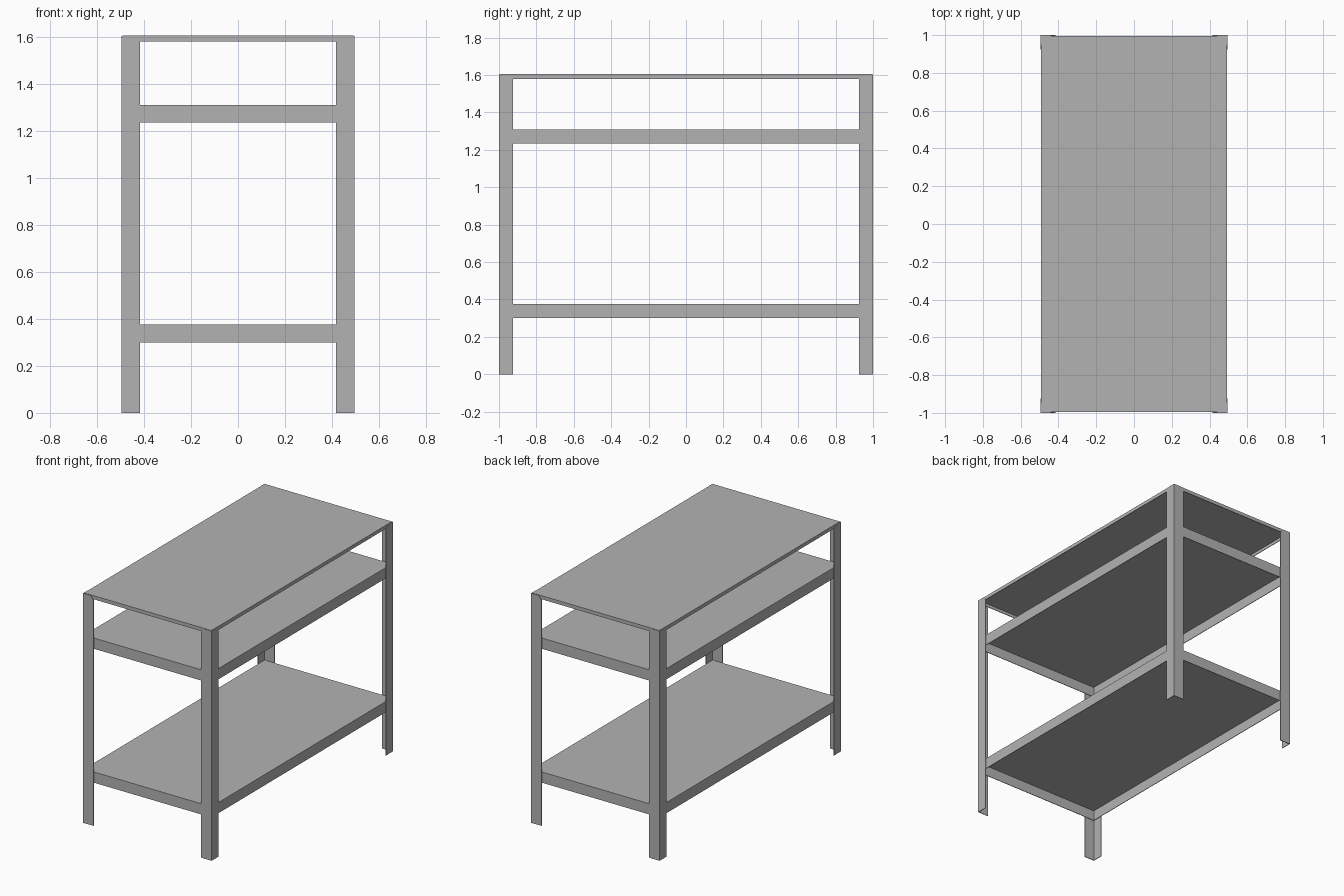
import bpy
import bmesh

cube = bpy.data.objects.get("Cube")
if cube:
    bpy.data.objects.remove(cube, do_unlink=True)

HALF_X, HALF_Y, HEIGHT = 0.496, 1.0, 1.605
FLANGE_X, FLANGE_Y = 0.08, 0.075
SHEET = 0.004

steel = bpy.data.materials.new("grey_steel")
steel.use_nodes = True
GREY = (0.45, 0.45, 0.45, 1)
steel.diffuse_color = GREY
steel.node_tree.nodes["Principled BSDF"].inputs["Base Color"].default_value = GREY


def make_object(name, bm):
    """Turn a thin surface into a sheet metal part, thickened inwards."""
    bmesh.ops.recalc_face_normals(bm, faces=bm.faces)
    mesh = bpy.data.meshes.new(name)
    bm.to_mesh(mesh)
    bm.free()
    mesh.materials.append(steel)
    obj = bpy.data.objects.new(name, mesh)
    bpy.context.collection.objects.link(obj)
    solid = obj.modifiers.new("sheet_thickness", "SOLIDIFY")
    solid.thickness = SHEET
    solid.offset = -1
    solid.use_even_offset = True
    return obj


def tray(name, top, depth):
    """Flat shelf with folded-down rims, open underneath."""
    bm = bmesh.new()
    bmesh.ops.create_cube(bm, size=2)
    for v in bm.verts:
        v.co.x *= HALF_X - SHEET
        v.co.y *= HALF_Y - SHEET
        v.co.z = top if v.co.z > 0 else top - depth
    bmesh.ops.recalc_face_normals(bm, faces=bm.faces)
    bottom = [f for f in bm.faces if f.normal.z < -0.9]
    bmesh.ops.delete(bm, geom=bottom, context="FACES_ONLY")
    return make_object(name, bm)


def leg(name, sx, sy):
    """Angle-section post with a clipped top corner on each flange."""
    bm = bmesh.new()
    clip, top = 0.025, HEIGHT - 0.002
    x, y = sx * HALF_X, sy * HALF_Y

    def column(dx, dy, heights):
        return [bm.verts.new((x - sx * dx, y - sy * dy, z)) for z in heights]

    corner = column(0, 0, (0, top))
    for fx, fy in ((FLANGE_X, 0), (0, FLANGE_Y)):
        k = 1 - clip / (fx + fy)
        edge = column(fx, fy, (0, top - clip))
        clipped = column(fx * k, fy * k, (top,))
        bm.faces.new([corner[0]] + edge + clipped + [corner[1]])
    obj = make_object(name, bm)
    # The open angle must thicken towards the inside of the frame
    face = obj.data.polygons[0]
    if face.normal.y * sy < 0:
        obj.data.flip_normals()
    return obj


# Shelves
tray("top_panel", HEIGHT, 0.025)
tray("middle_shelf", 1.31, 0.075)
tray("bottom_shelf", 0.375, 0.075)

# Corner posts
for sy, end in ((-1, "front"), (1, "back")):
    for sx, side in ((1, "left"), (-1, "right")):
        leg(f"{end}_{side}_leg", sx, sy)
